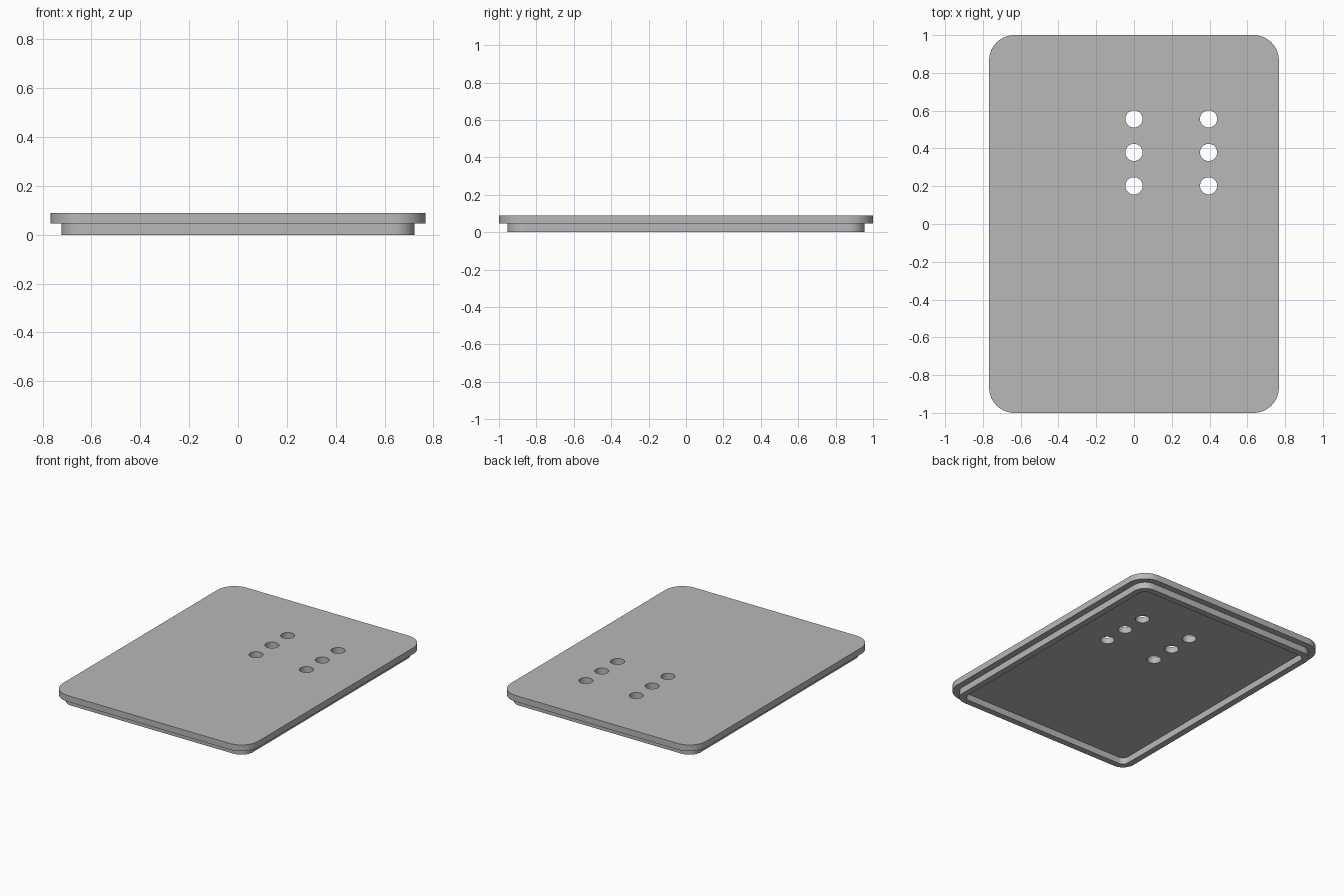
import bpy
import bmesh
from math import sin, cos, pi, radians

cube = bpy.data.objects.get("Cube")
if cube:
    bpy.data.objects.remove(cube)

HALF_X, HALF_Y, CORNER = 0.767, 1.0, 0.133   # plate outline
STEP = 0.0444                                # ledge width and lip thickness
LIP_TOP, TOP = 0.046, 0.09

grey = bpy.data.materials.new("grey plastic")
grey.use_nodes = True
colour = (0.48, 0.48, 0.48, 1)
grey.diffuse_color = colour
grey.node_tree.nodes["Principled BSDF"].inputs["Base Color"].default_value = colour


def circle(cx, cy, r, n=32):
    return [(cx + r * cos(2 * pi * i / n), cy + r * sin(2 * pi * i / n)) for i in range(n)]


def rounded_rect(inset, steps=12):
    """Concentric outline, inset from the plate edge."""
    r = CORNER - inset
    points = []
    for k, (sx, sy) in enumerate([(1, 1), (-1, 1), (-1, -1), (1, -1)]):
        cx, cy = sx * (HALF_X - CORNER), sy * (HALF_Y - CORNER)
        for i in range(steps + 1):
            a = (k + i / steps) * pi / 2
            points.append((cx + r * cos(a), cy + r * sin(a)))
    return points


def extruded(name, outlines, z0, z1):
    """Fill the first outline, leave the others open, and extrude from z0 to z1."""
    curve = bpy.data.curves.new(name + "_profile", "CURVE")
    curve.dimensions = "2D"
    curve.fill_mode = "BOTH"
    curve.extrude = (z1 - z0) / 2
    for outline in outlines:
        spline = curve.splines.new("POLY")
        spline.points.add(len(outline) - 1)
        for point, (x, y) in zip(spline.points, outline):
            point.co = (x, y, 0, 1)
        spline.use_cyclic_u = True
    helper = bpy.data.objects.new(name + "_profile", curve)
    bpy.context.collection.objects.link(helper)
    bpy.context.view_layer.update()
    mesh = bpy.data.meshes.new_from_object(
        helper.evaluated_get(bpy.context.evaluated_depsgraph_get()))
    bpy.data.objects.remove(helper)

    # Weld the caps to the walls and set the height
    bm = bmesh.new()
    bm.from_mesh(mesh)
    bmesh.ops.remove_doubles(bm, verts=bm.verts, dist=0.0001)
    bmesh.ops.recalc_face_normals(bm, faces=bm.faces)
    bmesh.ops.translate(bm, verts=bm.verts, vec=(0, 0, (z0 + z1) / 2))
    bm.to_mesh(mesh)
    bm.free()
    mesh.name = name
    mesh.materials.clear()
    mesh.materials.append(grey)

    obj = bpy.data.objects.new(name, mesh)
    bpy.context.collection.objects.link(obj)
    bpy.ops.object.select_all(action="DESELECT")
    obj.select_set(True)
    bpy.context.view_layer.objects.active = obj
    bpy.ops.object.shade_smooth_by_angle(angle=radians(30))
    return obj


# Cover plate with two rows of three through holes
holes = [circle(x, y, 0.0455) for x in (0, 0.395) for y in (0.202, 0.379, 0.556)]
extruded("cover_plate", [rounded_rect(0)] + holes, LIP_TOP, TOP)

# Locating lip around the underside
extruded("underside_lip", [rounded_rect(STEP), rounded_rect(2 * STEP)], 0, LIP_TOP)
